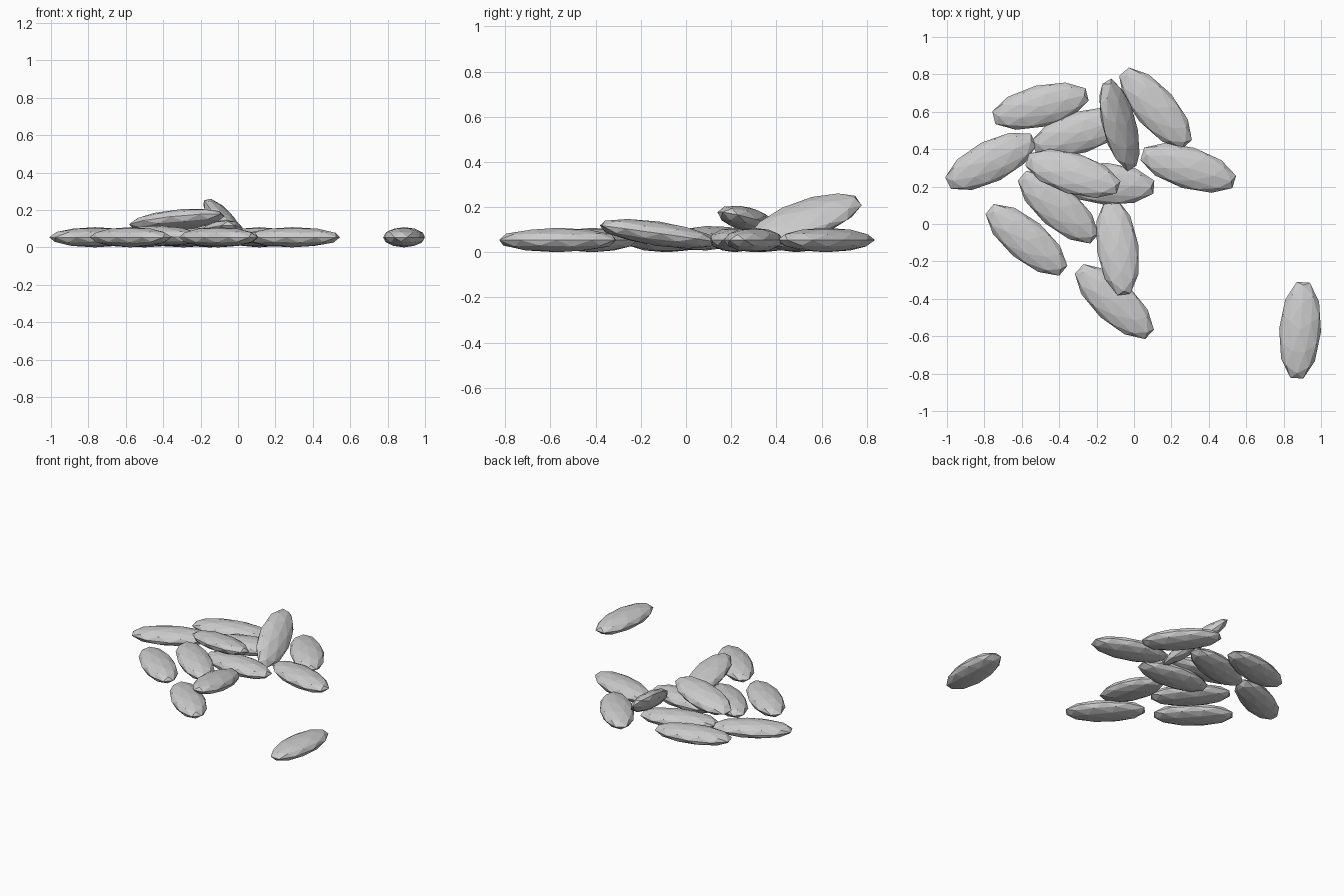
import bpy
from math import radians

cube = bpy.data.objects.get("Cube")
if cube:
    bpy.data.objects.remove(cube, do_unlink=True)

# One pale grey for every grain
grey = bpy.data.materials.new("pale_grey")
grey.use_nodes = True
colour = (0.6, 0.6, 0.6, 1)
grey.diffuse_color = colour
grey.node_tree.nodes["Principled BSDF"].inputs["Base Color"].default_value = colour

HALF_SIZE = (0.27, 0.112, 0.054)


def grain(name, x, y, yaw, z=0.054, pitch=0, roll=0):
    """Faceted, flattened grain lying along its yaw direction; pitch lifts its far end."""
    bpy.ops.mesh.primitive_ico_sphere_add(
        subdivisions=2, radius=1, location=(x, y, z),
        rotation=(radians(roll), radians(-pitch), radians(yaw)))
    obj = bpy.context.object
    obj.name = name
    obj.scale = HALF_SIZE
    obj.data.materials.append(grey)
    return obj


# Grains lying flat on the ground
flat = [
    ("back_left_pile", -0.50, 0.63, 14),
    ("outer_pile", -0.765, 0.335, 27),
    ("inner_pile", -0.29, 0.49, 17),
    ("back_end", 0.115, 0.62, -49),
    ("side_end", 0.29, 0.30, -17),
    ("middle", -0.15, 0.215, -4),
    ("front_outer", -0.575, -0.085, -40),
    ("front_end", -0.105, -0.415, -43),
    ("stray", 0.888, -0.568, 86),
]
for part, x, y, yaw in flat:
    grain(part + "_grain", x, y, yaw)

# Grains resting on others
grain("middle_leaning_grain", -0.405, 0.09, -41, z=0.062, pitch=-2)
grain("front_leaning_grain", -0.088, -0.125, -82, z=0.082, pitch=8)
grain("top_grain", -0.327, 0.27, -17, z=0.145, pitch=6, roll=-10)
grain("raised_grain", -0.078, 0.53, 106, z=0.145, pitch=19, roll=40)
